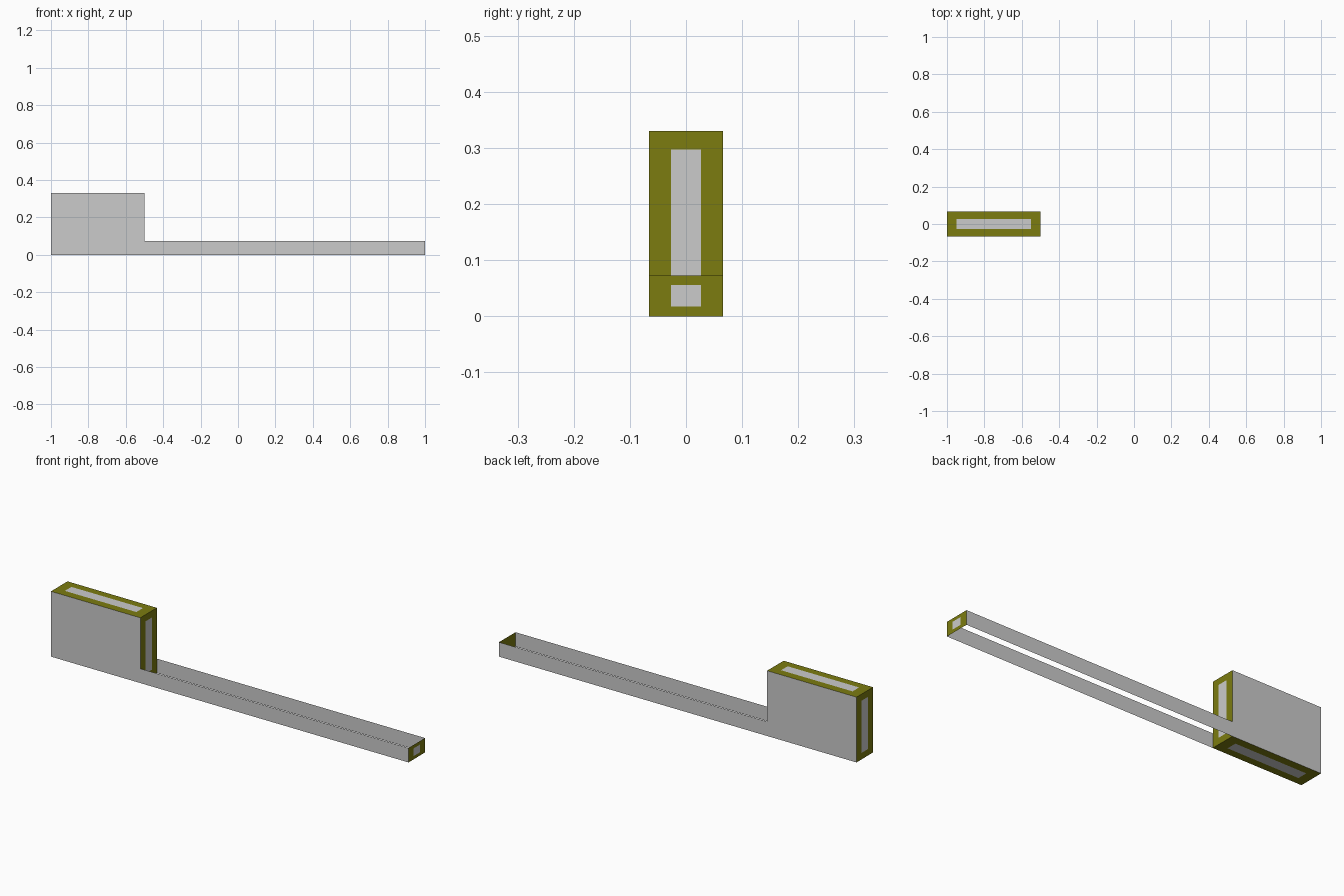
import bpy
from mathutils import Vector

if "Cube" in bpy.data.objects:
    bpy.data.objects.remove(bpy.data.objects["Cube"])

HALF_W, TOP, LOW, STEP = 0.066, 0.33, 0.073, -0.5
EPS = 0.0006

olive = bpy.data.materials.new("olive")
olive.diffuse_color = (0.2, 0.2, 0.005, 1)
olive.use_nodes = True
olive.node_tree.nodes["Principled BSDF"].inputs["Base Color"].default_value = olive.diffuse_color


def sheet(name, points, mat=None):
    mesh = bpy.data.meshes.new(name)
    mesh.from_pydata(points, [], [range(len(points))])
    if mat:
        mesh.materials.append(mat)
    obj = bpy.data.objects.new(name, mesh)
    bpy.context.collection.objects.link(obj)
    return obj


def panel(name, a, b, normal, length_fill, width_fill):
    """Olive panel across the width from profile point a to b, with a grey inlay."""
    n = Vector(normal)
    a, b = Vector((a[0], 0, a[1])), Vector((b[0], 0, b[1]))
    mid, half, side = (a + b) / 2, (b - a) / 2, Vector((0, HALF_W, 0))

    def quad(u, v, lift):
        pts = [mid + half * (i * u) + side * (j * v) + n * lift
               for i, j in ((-1, -1), (1, -1), (1, 1), (-1, 1))]
        if (pts[1] - pts[0]).cross(pts[2] - pts[0]).dot(n) < 0:
            pts.reverse()
        return pts

    sheet(name, quad(1, 1, 0), olive)
    sheet(name + "_inlay", quad(length_fill, width_fill, EPS))


# L-shaped side sheets, open above and below the long arm
outline = [(-1, 0), (1, 0), (1, LOW), (STEP, LOW), (STEP, TOP), (-1, TOP)]
sheet("front_side", [(x, -HALF_W, z) for x, z in outline])
sheet("back_side", [(x, HALF_W, z) for x, z in reversed(outline)])

# Panels closing the tall block and the tip of the arm
panel("block_top", (-1, TOP), (STEP, TOP), (0, 0, 1), 0.8, 0.4)
panel("block_bottom", (-1, 0), (STEP, 0), (0, 0, -1), 0.8, 0.4)
panel("block_left", (-1, 0), (-1, TOP), (-1, 0, 0), 0.8, 0.4)
panel("block_step", (STEP, 0), (STEP, TOP), (1, 0, 0), 0.8, 0.4)
panel("arm_tip", (1, 0), (1, LOW), (1, 0, 0), 0.53, 0.4)
